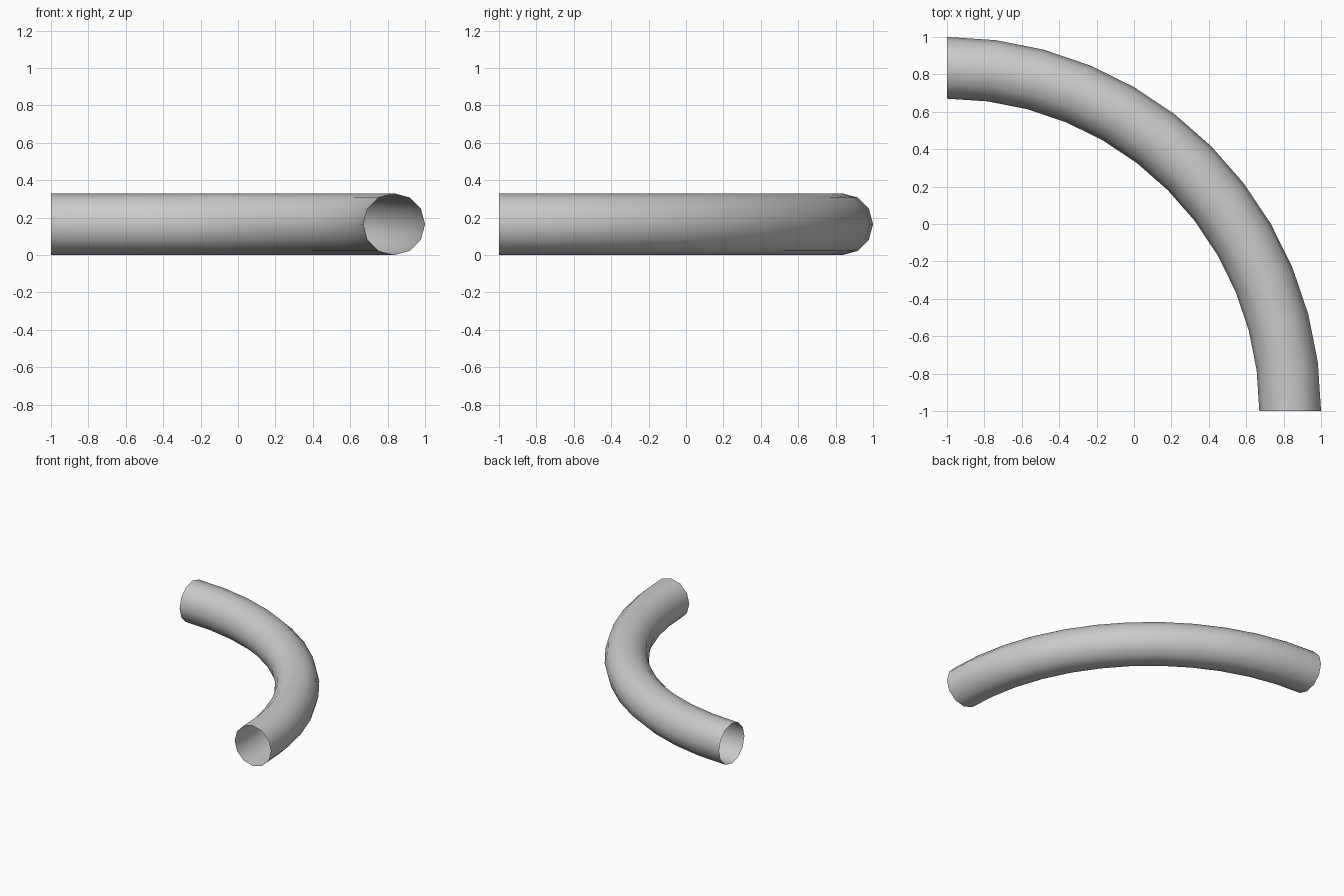
import bpy, bmesh
from math import pi, cos, sin

if "Cube" in bpy.data.objects:
    bpy.data.objects.remove(bpy.data.objects["Cube"])

SIDES, STEPS = 12, 12      # tube sides, segments along the bend
r = 0.165                  # tube radius
R = 2 - r                  # bend radius, centred on the (-1, -1) corner

# Open quarter-bend pipe: rings swept through 90 degrees
bm = bmesh.new()
rings = []
for i in range(STEPS + 1):
    a = pi / 2 * i / STEPS
    ring = []
    for j in range(SIDES):
        t = 2 * pi * j / SIDES
        d = R + r * cos(t)
        ring.append(bm.verts.new((-1 + d * cos(a), -1 + d * sin(a), r + r * sin(t))))
    rings.append(ring)

for lower, upper in zip(rings, rings[1:]):
    for j in range(SIDES):
        k = (j + 1) % SIDES
        face = bm.faces.new((lower[j], upper[j], upper[k], lower[k]))
        face.smooth = True

# Outward normals
for f in bm.faces:
    f.normal_update()
f = bm.faces[:][0]
c = f.calc_center_median()
if f.normal.dot(c - sum((v.co for v in rings[0]), c * 0) / SIDES) < 0:
    bmesh.ops.reverse_faces(bm, faces=bm.faces[:])

mesh = bpy.data.meshes.new("pipe_bend")
bm.to_mesh(mesh)
bm.free()
bpy.context.collection.objects.link(bpy.data.objects.new("pipe_bend", mesh))
